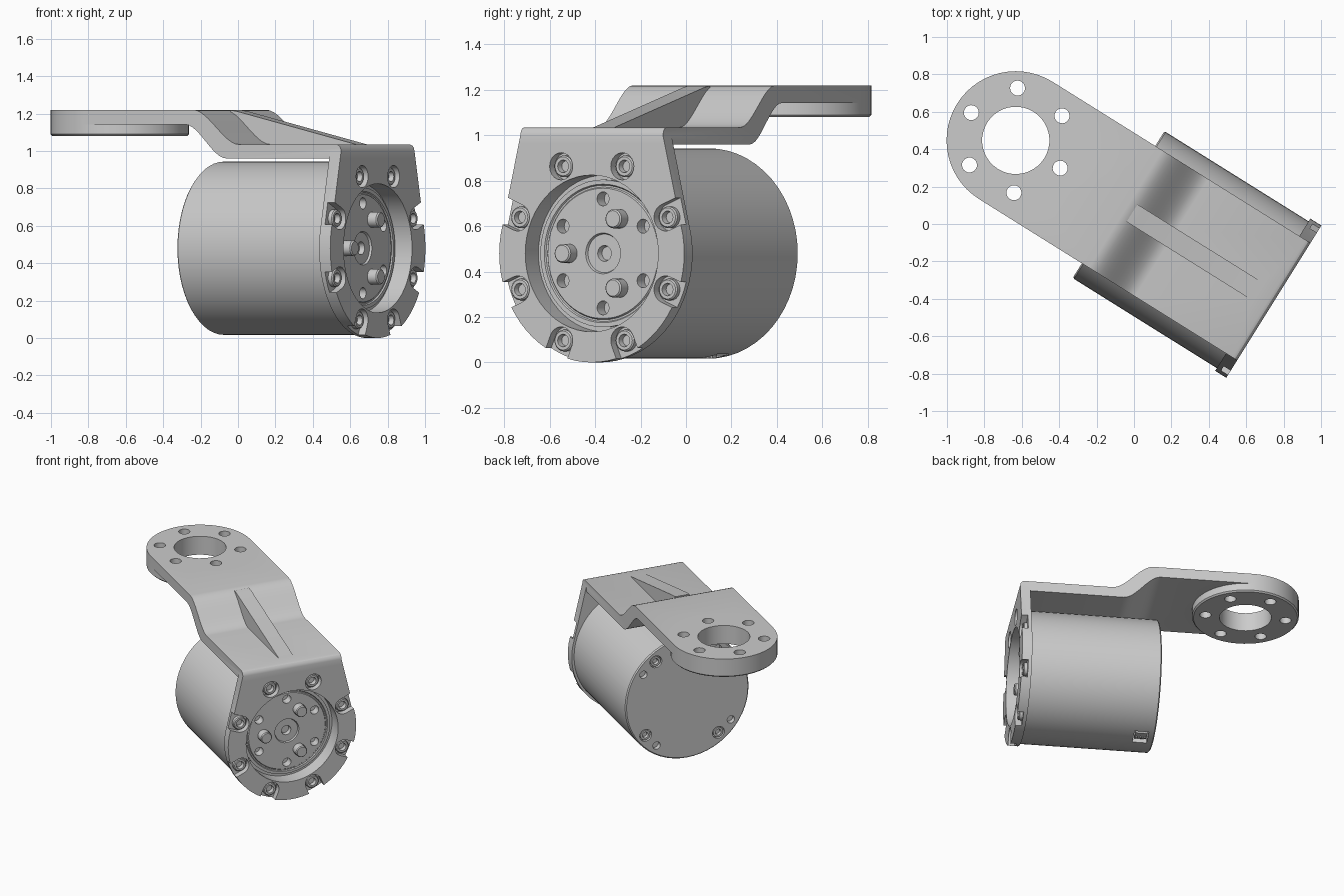
import bpy, bmesh
from math import sin, cos, pi, radians
from mathutils import Matrix, Vector

if "Cube" in bpy.data.objects:
    bpy.data.objects.remove(bpy.data.objects["Cube"])

# Local frame: motor axis along X at height CZ, turned into place at the end
CZ = 0.48
PLACE = Matrix.Rotation(radians(-32), 4, 'Z') @ Matrix.Translation((0, 0.044, 0))
parts = []


def make(name, bm, keep=True):
    bmesh.ops.remove_doubles(bm, verts=bm.verts, dist=1e-5)
    bmesh.ops.recalc_face_normals(bm, faces=bm.faces)
    me = bpy.data.meshes.new(name)
    bm.to_mesh(me)
    bm.free()
    ob = bpy.data.objects.new(name, me)
    bpy.context.collection.objects.link(ob)
    if keep:
        parts.append(ob)
    else:
        ob.hide_render = True
    return ob


def prism(name, pts, to3d, a, b, keep=True):
    bm = bmesh.new()
    lo = [bm.verts.new(to3d(p, a)) for p in pts]
    hi = [bm.verts.new(to3d(p, b)) for p in pts]
    bm.faces.new(lo)
    bm.faces.new(hi)
    for i in range(len(pts)):
        j = (i + 1) % len(pts)
        bm.faces.new((lo[i], lo[j], hi[j], hi[i]))
    return make(name, bm, keep)


def circle(r, cx=0, cy=0, n=24):
    return [(cx + r * cos(2 * pi * i / n), cy + r * sin(2 * pi * i / n)) for i in range(n)]


along_x = lambda p, u: (u, p[0], p[1])
along_y = lambda p, v: (p[0], v, p[1])
along_z = lambda p, z: (p[0], p[1], z)


def polar(r, deg):
    return r * cos(radians(deg)), CZ + r * sin(radians(deg))


def lathe(name, profile, cy=0, cz=CZ, n=56):
    # profile of (x, radius) turned round an axis parallel to X
    bm = bmesh.new()
    rings = [[bm.verts.new((u, cy + r * cos(2 * pi * i / n), cz + r * sin(2 * pi * i / n)))
              for i in range(n)] for u, r in profile]
    for A, B in zip(rings, rings[1:]):
        for i in range(n):
            j = (i + 1) % n
            bm.faces.new((A[i], A[j], B[j], B[i]))
    bmesh.ops.remove_doubles(bm, verts=bm.verts, dist=1e-5)
    return make(name, bm)


def combine(ob, other, op='DIFFERENCE'):
    m = ob.modifiers.new('cut', 'BOOLEAN')
    m.operation, m.solver, m.object = op, 'EXACT', other
    bpy.context.view_layer.objects.active = ob
    bpy.ops.object.modifier_apply(modifier=m.name)
    bpy.data.objects.remove(other)


def drill(ob, r, y, z, u0, u1, n=20):
    combine(ob, prism('cutter', circle(r, y, z, n), along_x, u0, u1, False))


# Motor body with recessed rotor face
motor = lathe('motor_body', [
    (-.125, 0), (-.125, .455), (-.117, .463), (.784, .463), (.784, .345), (.745, .345),
    (.745, .325), (.76, .325), (.76, .305), (.753, .3), (.753, .292), (.76, .287),
    (.76, .09), (.748, .085), (.748, .035), (.72, .03), (.72, 0)])
for k in range(6):
    drill(motor, .031, *polar(.24, 30 + 60 * k), .70, .9)
for k in range(4):
    drill(motor, .045, *polar(.39, 53 + 90 * k), -.3, -.10)
    drill(motor, .028, *polar(.40, 35 + 90 * k), -.3, -.09)
    y, z = polar(.39, 53 + 90 * k)
    lathe('rear_screw', [(-.10, 0), (-.10, .018), (-.12, .022), (-.12, .037), (-.09, .037), (-.09, 0)], y, z, 16)

# Cable connector under the rear of the motor
combine(motor, prism('cutter', [(-.08, -.1), (.02, -.1), (.02, .085), (-.08, .085)], along_y, .01, .13, False))
prism('connector', [(-.072, .03), (.012, .03), (.012, .1), (-.072, .1)], along_y, .04, .12)
for u in (-.06, -.03, 0):
    prism('connector_pin', circle(.007, u, .07, 8), along_z, .018, .05)

# Drive pins on the rotor
for a in (60, 180, 300):
    y, z = polar(.176, a)
    lathe('drive_pin', [(.745, 0), (.745, .042), (.813, .042), (.82, .036), (.82, 0)], y, z, 20)


# Bracket: stepped arm
def step(u_low, u_high, z_low, z_high, n=12):
    out = []
    for i in range(n + 1):
        t = i / n
        out.append((u_low + (u_high - u_low) * t, z_low + (z_high - z_low) * t * t * (3 - 2 * t)))
    return out


profile = [(.854, .96), (.854, 1.0), (.85, 1.017), (.84, 1.029), (.825, 1.035)]
profile += step(.21, -.08, 1.035, 1.22)
profile += [(-.773, 1.22), (-.773, 1.142)]
profile += step(.13, -.13, .96, 1.142)[::-1]
bracket = prism('bracket', profile, along_y, -.37, .37)

# Motor flange: round plate with sides running up to the arm
tangent = [polar(.48, a) for a in range(-190, 11, 5)]
flange_pts = tangent + [(.37, 1.0), (-.37, 1.0)]
combine(bracket, prism('flange', flange_pts, along_x, .784, .854, False), 'UNION')

# Output ring at the far end of the arm
RX = -.773
bm = bmesh.new()
levels = [(1.08, .36), (1.09, .37), (1.22, .37)]
rings = [[bm.verts.new((x, y, z)) for x, y in circle(r, RX, 0, 56)] for z, r in levels]
bm.faces.new(rings[0])
bm.faces.new(rings[-1])
for A, B in zip(rings, rings[1:]):
    for i in range(56):
        j = (i + 1) % 56
        bm.faces.new((A[i], A[j], B[j], B[i]))
combine(bracket, make('ring', bm, False), 'UNION')

# Stiffening rib
rib = [(-.04, 1.218), (.0, 1.212), (.76, 1.033), (.76, 1.0), (.12, 1.0), (-.04, 1.16)]
combine(bracket, prism('rib', rib, along_y, -.055, .055, False), 'UNION')

# Ring bore and bolt circle
holes = [(.18, 0, 0, 40)] + [(.04, .28 * cos(k * pi / 3), .28 * sin(k * pi / 3), 20) for k in range(6)]
for r, x, y, n in holes:
    combine(bracket, prism('cutter', circle(r, RX + x, y, n), along_z, .99, 1.4, False))

# Flange bore, screw counterbores, rim notches and screws
drill(bracket, .345, 0, CZ, .7, .95, 56)
for k in range(8):
    a = 22.5 + 45 * k
    y, z = polar(.415, a)
    slot = circle(.06, y, z, 20)
    if k not in (1, 2):
        c, s = cos(radians(a)), sin(radians(a))
        slot = [(y + .06 * cos(radians(a + b)), z + .06 * sin(radians(a + b))) for b in range(90, 271, 15)]
        slot += [(y + .15 * c + .06 * s, z + .15 * s - .06 * c), (y + .15 * c - .06 * s, z + .15 * s + .06 * c)]
    combine(bracket, prism('cutter', slot, along_x, .81, .9, False))
    lathe('flange_screw', [(.80, 0), (.80, .048), (.832, .048), (.838, .042), (.838, .028),
                           (.81, .024), (.81, 0)][::-1], y, z, 20)

# Place everything and shade
bpy.ops.object.select_all(action='DESELECT')
for ob in parts:
    ob.matrix_world = PLACE
    ob.select_set(True)
bpy.context.view_layer.objects.active = bracket
bpy.ops.object.shade_smooth_by_angle(angle=radians(28))
